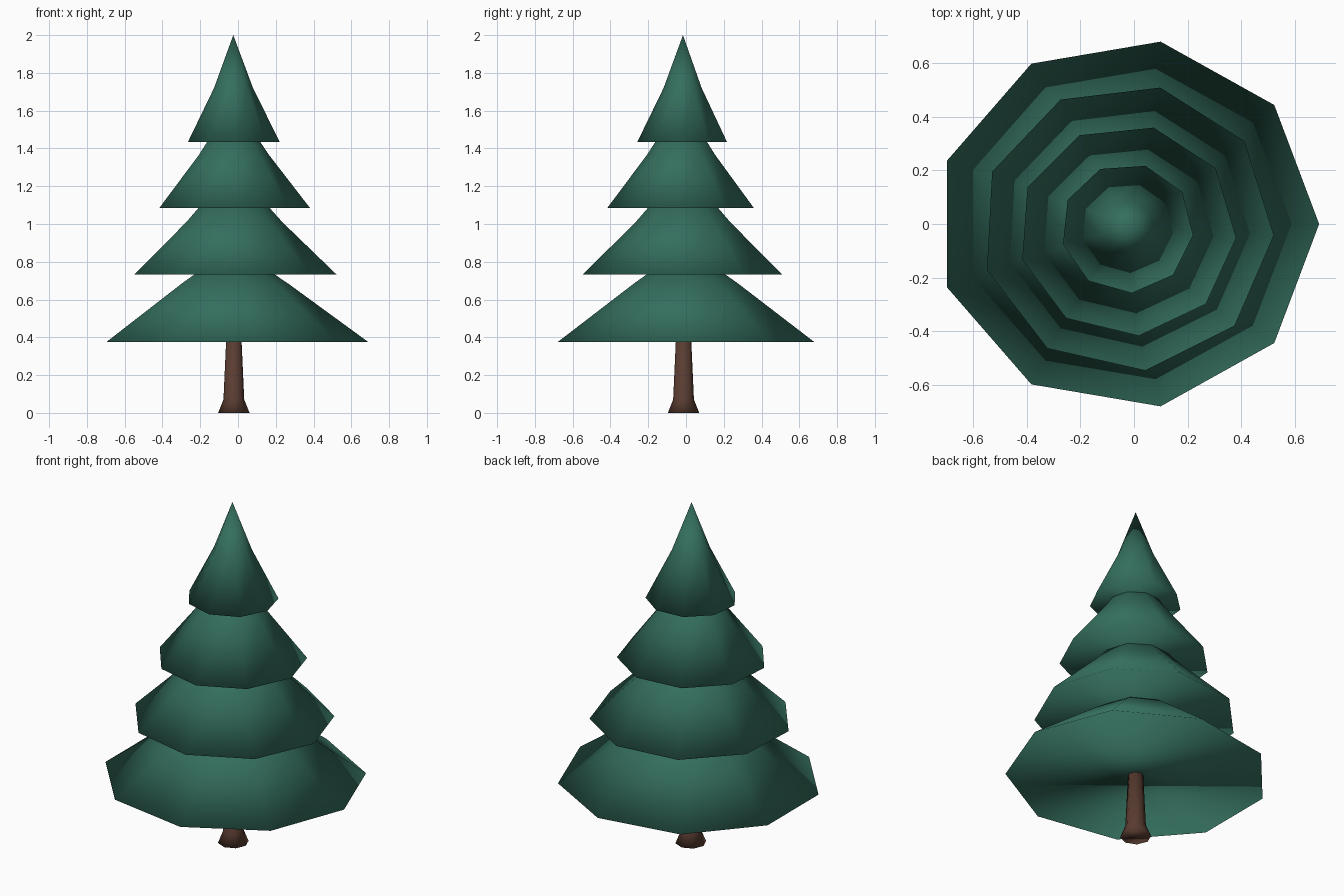
import bpy, bmesh, math

if "Cube" in bpy.data.objects:
    bpy.data.objects.remove(bpy.data.objects["Cube"])


def material(name, rgb):
    m = bpy.data.materials.new(name)
    m.diffuse_color = (*rgb, 1.0)
    m.use_nodes = True
    m.node_tree.nodes["Principled BSDF"].inputs["Base Color"].default_value = m.diffuse_color
    return m


def lathe(name, mat, sides, rings, center, squash=1.0, turn=0.0, tip=None):
    """Stack of polygon rings (radius, z), capped below, closed by a tip or cap."""
    bm = bmesh.new()
    cx, cy = center
    loops = []
    for r, z in rings:
        loop = []
        for i in range(sides):
            a = math.radians(turn) + 2 * math.pi * i / sides
            loop.append(bm.verts.new((cx + r * math.cos(a),
                                      cy + r * squash * math.sin(a), z)))
        loops.append(loop)
    bm.faces.new(list(reversed(loops[0])))
    for lo, hi in zip(loops, loops[1:]):
        for i in range(sides):
            j = (i + 1) % sides
            bm.faces.new((lo[i], lo[j], hi[j], hi[i]))
    if tip is None:
        bm.faces.new(loops[-1])
    else:
        t = bm.verts.new((cx, cy, tip))
        for i in range(sides):
            bm.faces.new((loops[-1][i], loops[-1][(i + 1) % sides], t))
    bmesh.ops.recalc_face_normals(bm, faces=bm.faces)
    for f in bm.faces:
        f.smooth = True
    me = bpy.data.meshes.new(name)
    bm.to_mesh(me)
    bm.free()
    me.materials.append(mat)
    ob = bpy.data.objects.new(name, me)
    bpy.context.collection.objects.link(ob)
    return ob


green = material("needle green", (0.034, 0.155, 0.11))
brown = material("bark brown", (0.10, 0.045, 0.03))

# Trunk with flared foot
lathe("trunk", brown, 8, [(0.083, 0.0), (0.055, 0.07), (0.04, 0.40)],
      (-0.022, -0.013), turn=0)

# Four foliage tiers: rings, tip height, y centre, y squash, rotation
tiers = [
    ([(0.715, 0.375), (0.29, 0.685)], 0.88, 0.0, 0.965, 0),
    ([(0.547, 0.733), (0.26, 1.01)], 1.30, -0.014, 0.98, -3),
    ([(0.407, 1.085), (0.19, 1.365)], 1.65, -0.024, 0.97, -4),
    ([(0.247, 1.435), (0.105, 1.72)], 2.00, -0.016, 0.98, -6),
]
for n, (rings, tip, cy, squash, turn) in enumerate(tiers, 1):
    lathe(f"foliage_tier_{n}", green, 9, rings, (-0.025, cy), squash, turn, tip)
